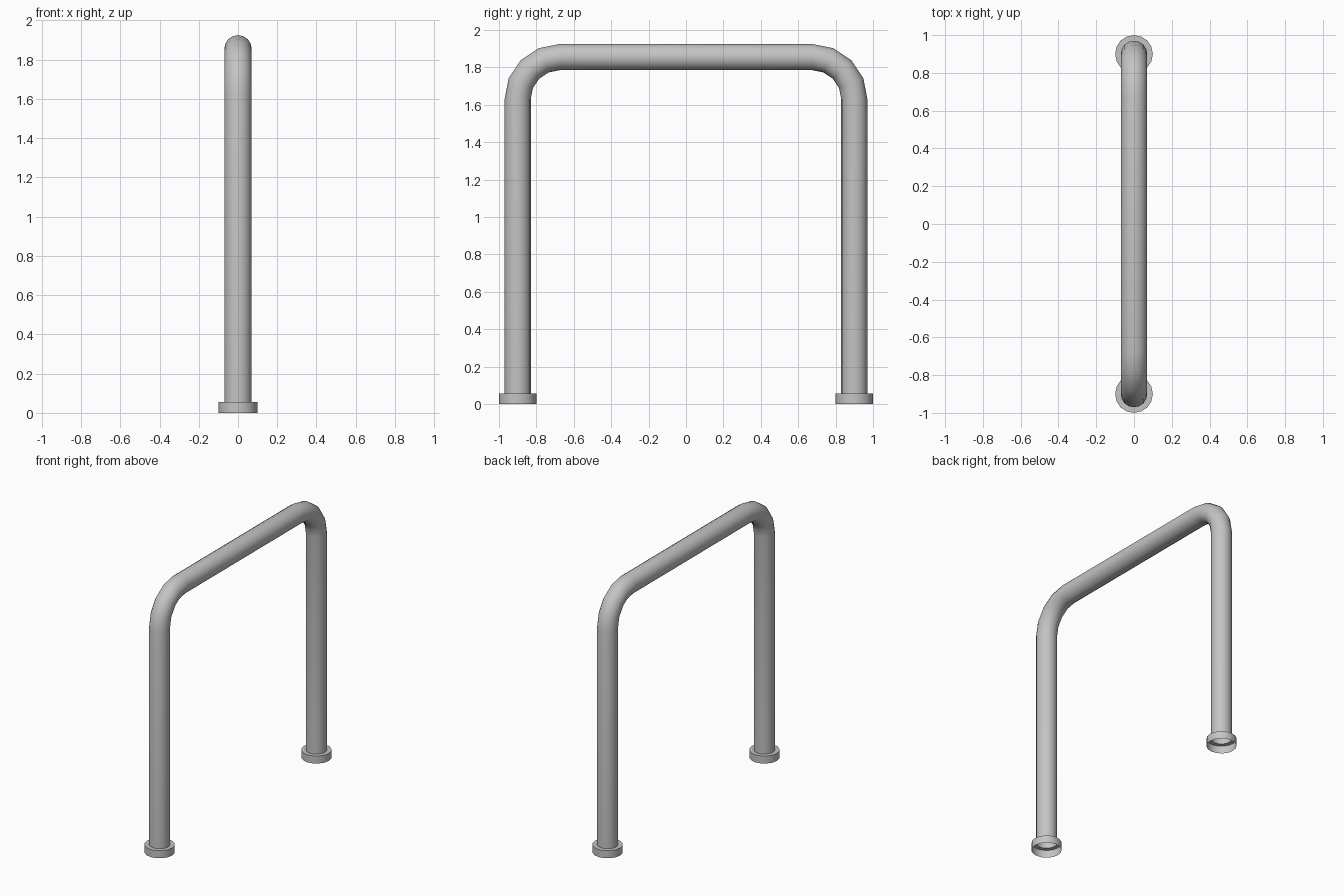
import bpy
import bmesh
from math import cos, sin, pi, radians

SIDES = 16
TUBE_R, COLLAR_R, COLLAR_H = 0.07, 0.1, 0.055
LEG_Y, RAIL_Z, BEND_R, BEND_STEPS = 0.9, 1.855, 0.225, 4

cube = bpy.data.objects.get("Cube")
if cube:
    bpy.data.objects.remove(cube, do_unlink=True)

metal = bpy.data.materials.new("grey metal")
metal.use_nodes = True
colour = (0.55, 0.55, 0.55, 1)
metal.diffuse_color = colour
metal.node_tree.nodes["Principled BSDF"].inputs["Base Color"].default_value = colour


def ring(bm, y, z, radius, angle=0.0):
    """Circle of vertices centred on (0, y, z), tipped about x by angle."""
    verts = []
    for i in range(SIDES):
        a = 2 * pi * i / SIDES
        out = radius * sin(a)
        verts.append(bm.verts.new((radius * cos(a), y + out * cos(angle), z + out * sin(angle))))
    return verts


def loft(name, sections):
    """Open skin through a row of ring sections, smooth with sharp rims."""
    bm = bmesh.new()
    rings = [ring(bm, *s) for s in sections]
    for a, b in zip(rings, rings[1:]):
        for i in range(SIDES):
            j = (i + 1) % SIDES
            bm.faces.new((a[i], a[j], b[j], b[i]))
    mesh = bpy.data.meshes.new(name)
    bm.to_mesh(mesh)
    bm.free()
    mesh.materials.append(metal)
    obj = bpy.data.objects.new(name, mesh)
    bpy.context.collection.objects.link(obj)
    bpy.ops.object.select_all(action="DESELECT")
    obj.select_set(True)
    bpy.context.view_layer.objects.active = obj
    bpy.ops.object.shade_smooth_by_angle(angle=radians(40))
    return obj


# Bent tube: back leg, back bend, rail, front bend, front leg
sections = [(LEG_Y, COLLAR_H, TUBE_R, 0.0)]
for side, start in ((1, 0.0), (-1, pi / 2)):
    for i in range(BEND_STEPS + 1):
        a = start + i * pi / 2 / BEND_STEPS
        y = side * (LEG_Y - BEND_R) + BEND_R * cos(a)
        z = RAIL_Z - BEND_R + BEND_R * sin(a)
        sections.append((y, z, TUBE_R, a))
sections.append((-LEG_Y, COLLAR_H, TUBE_R, pi))
loft("bent_tube", sections)

# Foot collars: open underneath, with a flat rim meeting the tube
for name, y in (("front_collar", -LEG_Y), ("back_collar", LEG_Y)):
    loft(name, [(y, 0, COLLAR_R), (y, COLLAR_H, COLLAR_R), (y, COLLAR_H, TUBE_R)])
